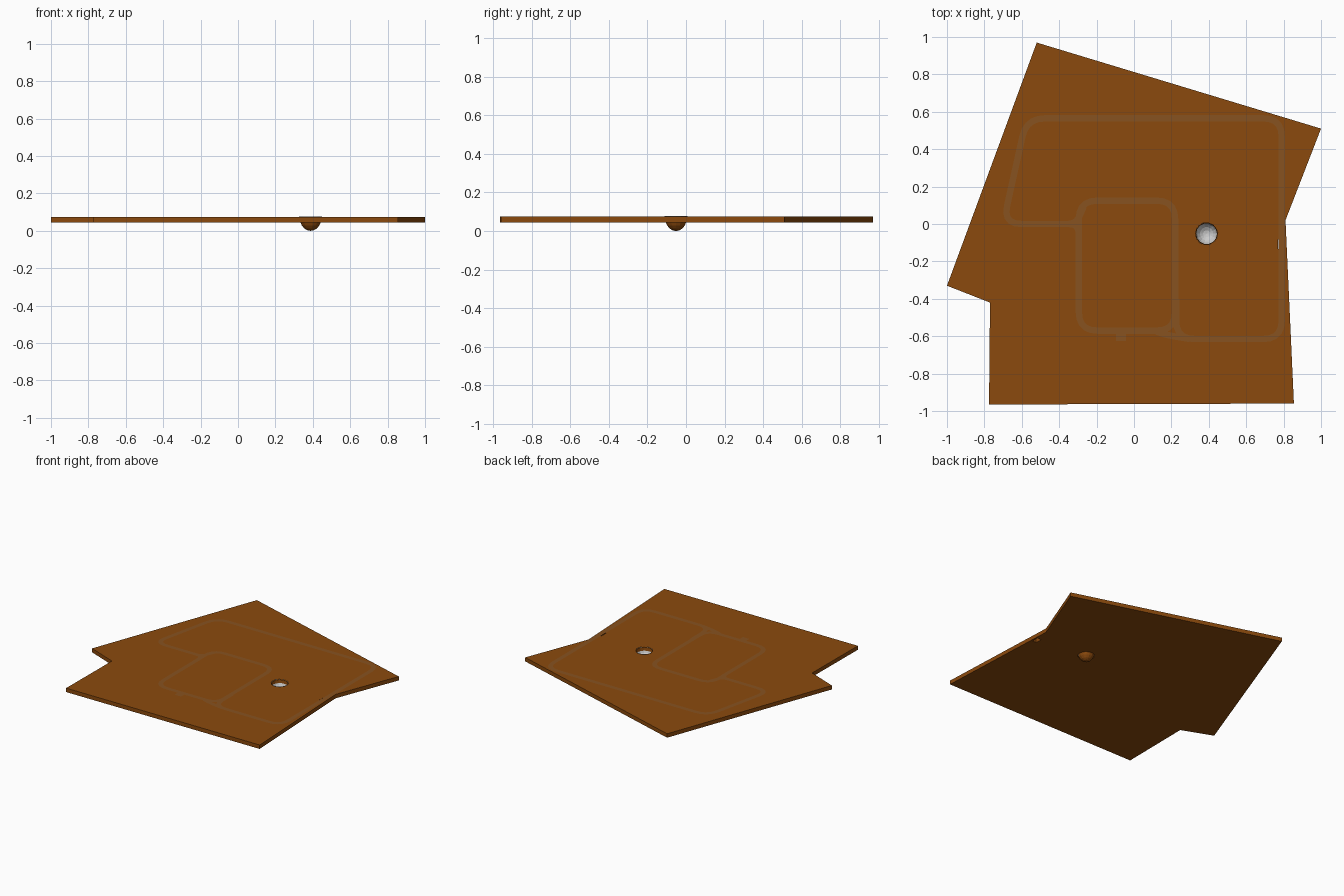
import bpy, bmesh, math
from mathutils import Vector

if "Cube" in bpy.data.objects:
    bpy.data.objects.remove(bpy.data.objects["Cube"])

BOTTOM, TOP = 0.045, 0.075
CX, CY = 0.388, -0.052


def material(name, rgb):
    m = bpy.data.materials.new(name)
    m.diffuse_color = (*rgb, 1)
    m.use_nodes = True
    m.node_tree.nodes["Principled BSDF"].inputs["Base Color"].default_value = m.diffuse_color
    return m


def make_object(name, bm, mat=None):
    me = bpy.data.meshes.new(name)
    bm.to_mesh(me)
    bm.free()
    ob = bpy.data.objects.new(name, me)
    bpy.context.collection.objects.link(ob)
    if mat:
        me.materials.append(mat)
    return ob


def prism(name, pts, z0, z1, mat=None):
    bm = bmesh.new()
    f = bm.faces.new([bm.verts.new((x, y, z0)) for x, y in pts])
    ext = bmesh.ops.extrude_face_region(bm, geom=[f])
    for v in ext["geom"]:
        if isinstance(v, bmesh.types.BMVert):
            v.co.z = z1
    bmesh.ops.recalc_face_normals(bm, faces=bm.faces)
    return make_object(name, bm, mat)


def circle(r, n=14):
    return [(CX + r * math.cos(2 * math.pi * i / n), CY + r * math.sin(2 * math.pi * i / n)) for i in range(n)]


def bowl(name, r, z_rim, z_low, mat, inward, n=14, rings=5):
    bm = bmesh.new()
    loops = []
    for k in range(rings):
        a = k / rings * math.pi / 2
        z = z_rim - (z_rim - z_low) * math.sin(a)
        loops.append([bm.verts.new((x, y, z)) for x, y in circle(r * math.cos(a), n)])
    tip = bm.verts.new((CX, CY, z_low))
    for i in range(n):
        j = (i + 1) % n
        for a, b in zip(loops, loops[1:]):
            bm.faces.new((a[i], b[i], b[j], a[j]))
        bm.faces.new((loops[-1][i], tip, loops[-1][j]))
    bm.normal_update()
    if (bm.verts[:][-1].link_faces[0].normal.z > 0) != inward:
        bmesh.ops.reverse_faces(bm, faces=bm.faces)
    return make_object(name, bm, mat)


def fillet(pts, r, closed, steps=5):
    # round every corner of a polyline with a smooth curve
    out, n = [], len(pts)
    P = [Vector(p) for p in pts]
    for i, p in enumerate(P):
        if not closed and i in (0, n - 1):
            out.append(p)
            continue
        a, b = P[i - 1] - p, P[(i + 1) % n] - p
        s = p + a.normalized() * min(r, a.length * 0.49)
        e = p + b.normalized() * min(r, b.length * 0.49)
        for k in range(steps + 1):
            t = k / steps
            out.append(s * (1 - t) ** 2 + p * 2 * t * (1 - t) + e * t * t)
    return out


def ribbon(name, pts, r, closed=False, width=0.034):
    path = fillet(pts, r, closed)
    n = len(path)
    bm = bmesh.new()
    pairs = []
    for i, p in enumerate(path):
        a = path[i - 1] if closed or i else p
        b = path[(i + 1) % n] if closed or i < n - 1 else p
        d = (b - a).normalized()
        side = Vector((-d.y, d.x)) * width / 2
        pairs.append([bm.verts.new((*q, TOP + 0.0012)) for q in (p + side, p - side)])
    for i in range(n if closed else n - 1):
        (a, b), (c, d) = pairs[i], pairs[(i + 1) % n]
        bm.faces.new((a, b, d, c))
    return make_object(name, bm, path_mat)


ground_mat = material("brown", (0.26, 0.068, 0.004))
path_mat = material("path brown", (0.245, 0.085, 0.014))
grey_mat = None

# ground slab with its stepped outline
slab = prism("ground_slab", [(-0.52, 0.97), (-1.0, -0.33), (-0.77, -0.42), (-0.775, -0.965),
                             (0.855, -0.96), (0.81, 0.02), (1.0, 0.51)], BOTTOM, TOP, ground_mat)

# openings: small rectangular slot and round basin
cutters = [prism("slot_cutter", [(0.77, -0.134), (0.803, -0.134), (0.803, -0.082), (0.77, -0.082)], 0, 0.2),
           prism("basin_cutter", circle(0.058), 0, 0.2)]
for c in cutters:
    c.hide_render = True
    mod = slab.modifiers.new(c.name, "BOOLEAN")
    mod.operation, mod.solver, mod.object = "DIFFERENCE", "EXACT", c
    bpy.context.view_layer.objects.active = slab
    bpy.ops.object.modifier_apply(modifier=mod.name)
    bpy.data.objects.remove(c)

# basin: grey inside, brown shell below
bowl("basin_inside", 0.061, TOP + 0.002, 0.006, grey_mat, True)
bowl("basin_shell", 0.0585, TOP - 0.004, 0.0, ground_mat, False)

# worn path: outer loop, inner block and their joins
ribbon("outer_path", [(-0.31, 0.0), (-0.70, 0.0), (-0.575, 0.565), (0.79, 0.565), (0.79, -0.615),
                      (0.225, -0.615), (0.225, -0.4)], 0.1)
ribbon("inner_path", [(-0.295, 0.125), (0.22, 0.125), (0.22, -0.57), (-0.295, -0.57)], 0.1, True)
ribbon("upper_join", [(-0.4, 0.0), (-0.31, 0.0), (-0.27, 0.09)], 0.08)
ribbon("lower_join", [(-0.4, 0.0), (-0.295, 0.0), (-0.295, -0.12)], 0.09)
ribbon("bottom_join", [(0.12, -0.575), (0.18, -0.595), (0.3, -0.615)], 0.05)
ribbon("path_stub", [(-0.07, -0.58), (-0.07, -0.625)], 0.01, width=0.055)
